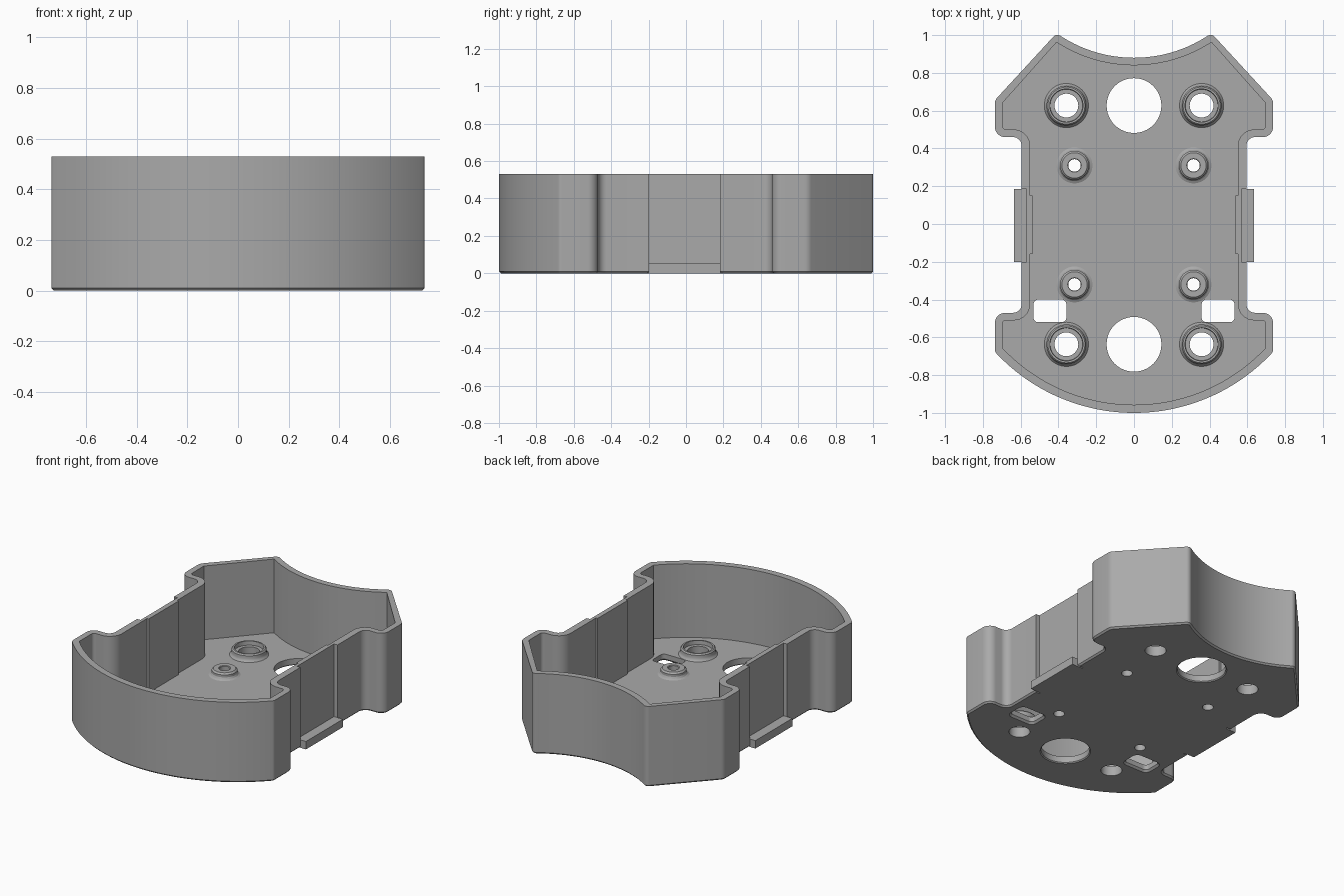
import bpy, bmesh, math
from mathutils import Vector

if "Cube" in bpy.data.objects:
    bpy.data.objects.remove(bpy.data.objects["Cube"])

HEIGHT, FLOOR, CHAMFER = 0.53, 0.045, 0.01

grey = bpy.data.materials.new("plain grey")
grey.diffuse_color = (0.40, 0.40, 0.40, 1)
grey.use_nodes = True
grey.node_tree.nodes["Principled BSDF"].inputs["Base Color"].default_value = grey.diffuse_color


def arc(cy, r, a0, a1, n):
    """Sharp points on a circle centred on x = 0."""
    return [(r * math.cos(a0 + (a1 - a0) * i / n), cy + r * math.sin(a0 + (a1 - a0) * i / n), 0)
            for i in range(n + 1)]


def round_corners(pts, n=7):
    """Turn (x, y, radius) corners of a closed outline into fillets."""
    out = []
    for i, (x, y, r) in enumerate(pts):
        p = Vector((x, y))
        if r == 0:
            out.append(p)
            continue
        a = (Vector(pts[i - 1][:2]) - p).normalized()
        b = (Vector(pts[(i + 1) % len(pts)][:2]) - p).normalized()
        half = a.angle(b) / 2
        centre = p + (a + b).normalized() * r / math.sin(half)
        s = p + a * r / math.tan(half) - centre
        e = p + b * r / math.tan(half) - centre
        for k in range(n + 1):
            out.append(centre + s.lerp(e, k / n).normalized() * r)
    return out


def mirrored(half):
    """Close a right-hand outline with its mirror image."""
    return half + [(-x, y, r) for x, y, r in reversed(half[1:-1])]


def inset(pts, d):
    """Move a counter-clockwise outline inwards by d."""
    out = []
    for i, p in enumerate(pts):
        a = (p - pts[i - 1]).normalized()
        b = (pts[(i + 1) % len(pts)] - p).normalized()
        na, nb = Vector((-a.y, a.x)), Vector((-b.y, b.x))
        out.append(p + (na + nb) * d / (1 + na.dot(nb)))
    return out


def finish(name, bm):
    bmesh.ops.recalc_face_normals(bm, faces=bm.faces)
    me = bpy.data.meshes.new(name)
    bm.to_mesh(me)
    bm.free()
    me.materials.append(grey)
    ob = bpy.data.objects.new(name, me)
    bpy.context.collection.objects.link(ob)
    return ob


def loft(name, layers):
    """Capped solid through (outline, z) layers of equal point count."""
    bm = bmesh.new()
    loops = [[bm.verts.new((p[0], p[1], z)) for p in pts] for pts, z in layers]
    n = len(loops[0])
    for lo, hi in zip(loops, loops[1:]):
        for i in range(n):
            bm.faces.new((lo[i], lo[(i + 1) % n], hi[(i + 1) % n], hi[i]))
    bm.faces.new(loops[0][::-1])
    bm.faces.new(loops[-1])
    return finish(name, bm)


def circle(x, y, r, n=48):
    return [(x + r * math.cos(2 * math.pi * i / n), y + r * math.sin(2 * math.pi * i / n))
            for i in range(n)]


def rect(x0, x1, y0, y1, r=0):
    return round_corners([(x0, y0, r), (x1, y0, r), (x1, y1, r), (x0, y1, r)])


def lathe_ring(name, x, y, profile, n=48):
    """Closed (radius, z) profile turned round a vertical axis."""
    bm = bmesh.new()
    rings = [[bm.verts.new((px, py, z)) for px, py in circle(x, y, r, n)] for r, z in profile]
    for j, ring in enumerate(rings):
        nxt = rings[(j + 1) % len(rings)]
        for i in range(n):
            bm.faces.new((ring[i], ring[(i + 1) % n], nxt[(i + 1) % n], nxt[i]))
    return finish(name, bm)


def smooth(ob):
    bpy.ops.object.select_all(action='DESELECT')
    ob.select_set(True)
    bpy.context.view_layer.objects.active = ob
    bpy.ops.object.shade_smooth_by_angle(angle=math.radians(30))


def combine(ob, tool, operation):
    mod = ob.modifiers.new("cut", 'BOOLEAN')
    mod.operation, mod.solver, mod.object = operation, 'EXACT', tool
    bpy.context.view_layer.objects.active = ob
    bpy.ops.object.modifier_apply(modifier=mod.name)
    bpy.data.objects.remove(tool)


# Outer outline: round front, waisted sides with a recessed panel, hollow back
front_end = math.atan2(-0.678, 0.735)
outer_half = arc(0, 1.0, -math.pi / 2, front_end, 32)[:-1] + [
    (0.737, -0.676, 0.03), (0.737, -0.47, 0.055), (0.595, -0.47, 0.045),
    (0.595, -0.2, 0), (0.57, -0.2, 0), (0.57, 0.185, 0), (0.595, 0.185, 0),
    (0.595, 0.46, 0.045), (0.737, 0.46, 0.055), (0.737, 0.655, 0.05), (0.41, 1.01, 0.03)]
back_end = math.atan2(1.01 - 1.591, 0.41)
outer_half += arc(1.591, 0.711, back_end, -math.pi / 2, 12)[1:]
outer = round_corners(mirrored(outer_half))

# Inner outline
inner_end = math.atan2(-0.655, 0.695)
inner_half = arc(0, 0.957, -math.pi / 2, inner_end, 32) + [
    (0.697, -0.51, 0.02), (0.55, -0.51, 0.085),
    (0.55, -0.16, 0), (0.538, -0.16, 0), (0.538, 0.15, 0), (0.55, 0.15, 0),
    (0.55, 0.5, 0.085), (0.697, 0.5, 0.02), (0.697, 0.64, 0)]
inner_half += arc(1.591, 0.751, math.atan2(0.962 - 1.591, 0.41), -math.pi / 2, 12)
inner = round_corners(mirrored(inner_half))

# Tray body with chamfered lower edge, hollowed from above
tray = loft("tray", [(inset(outer, CHAMFER), 0), (outer, CHAMFER), (outer, HEIGHT)])
combine(tray, loft("hollow", [(inner, FLOOR), (inner, HEIGHT + 0.2)]), 'DIFFERENCE')

# Side ledges
for x0, x1 in ((0.56, 0.635), (-0.635, -0.56)):
    ledge = rect(x0, x1, -0.2, 0.185)
    combine(tray, loft("ledge", [(ledge, 0), (ledge, 0.052)]), 'UNION')


def drill(x, y, r, flare=0.0):
    combine(tray, loft("drill", [(circle(x, y, r + flare * 2), -flare), (circle(x, y, r), flare),
                                 (circle(x, y, r), 0.2)] if flare else
                       [(circle(x, y, r), -0.1), (circle(x, y, r), 0.2)]), 'DIFFERENCE')


# Large floor openings
for y in (0.627, -0.637):
    drill(0, y, 0.145, 0.006)

# Rounded slots, flared underneath
for cx in (0.445, -0.445):
    slot = [Vector(p) for p in rect(cx - 0.087, cx + 0.087, -0.52, -0.4, 0.025)]
    wide = inset(slot, -0.012)
    combine(tray, loft("slot", [(wide, -0.1), (wide, 0.0), (slot, 0.012), (slot, 0.2)]),
            'DIFFERENCE')

# Screw bosses: large counterbored ones at the ends, small ones by the waist
z = FLOOR
large = [(0.063, z), (0.117, z), (0.109, z + 0.008), (0.105, z + 0.02), (0.105, z + 0.038),
         (0.098, z + 0.046), (0.088, z + 0.046), (0.086, z + 0.02), (0.063, z + 0.02)]
small = [(0.033, z), (0.095, z), (0.083, z + 0.006), (0.077, z + 0.016), (0.077, z + 0.032),
         (0.067, z + 0.042), (0.036, z + 0.042), (0.033, z + 0.038)]
for kind, profile, px, ys in (("large_boss", large, 0.358, (0.627, -0.637)),
                              ("small_boss", small, 0.315, (0.31, -0.32))):
    for x in (-px, px):
        for y in ys:
            drill(x, y, profile[0][0])
            smooth(lathe_ring(kind, x, y, profile))

smooth(tray)
